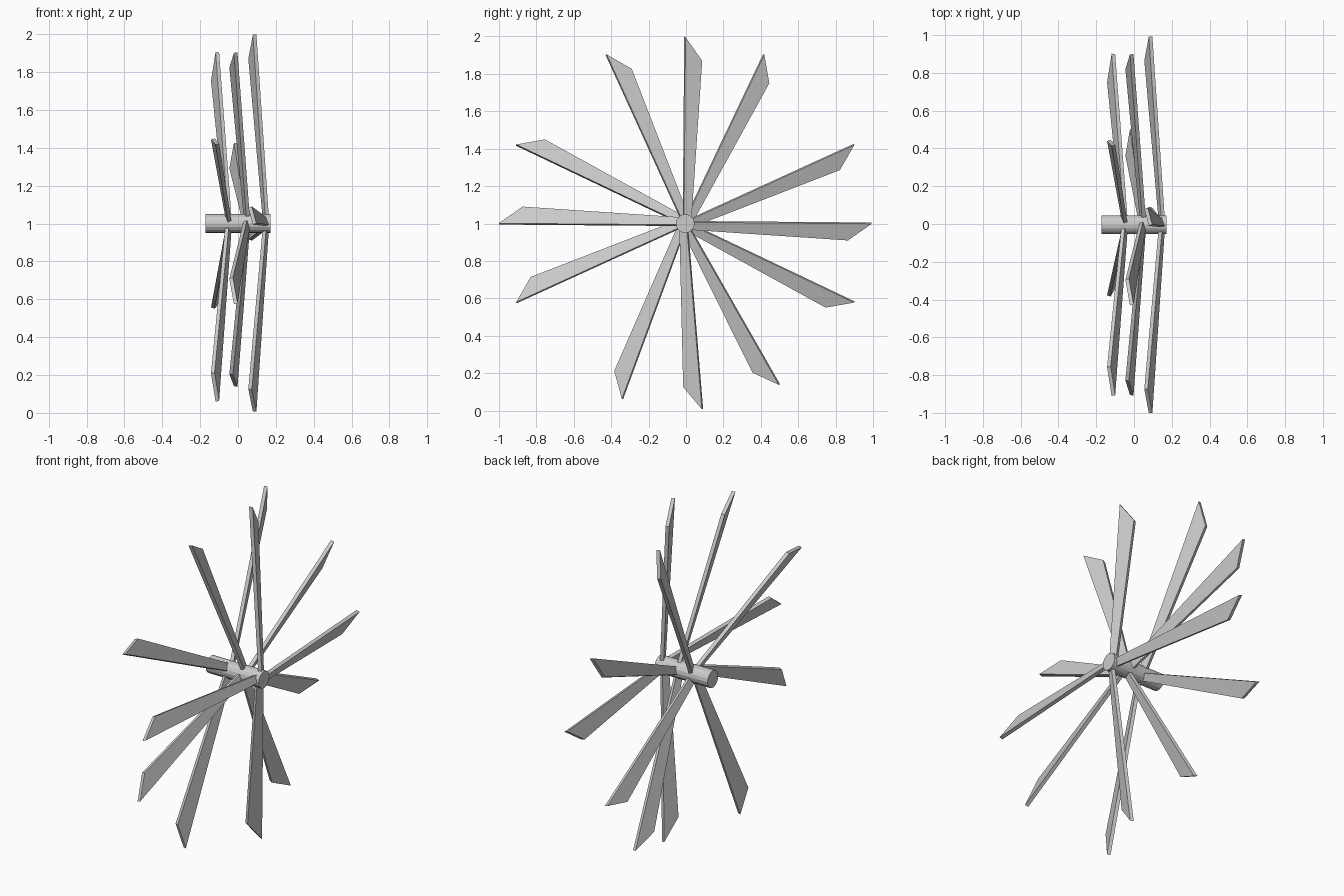
import bpy, bmesh, math
from mathutils import Matrix, Vector

if "Cube" in bpy.data.objects:
    bpy.data.objects.remove(bpy.data.objects["Cube"])

HUB = Vector((0, -0.004, 1.0))

# hub shaft along x
bpy.ops.mesh.primitive_cylinder_add(vertices=16, radius=0.05, depth=0.345,
                                    location=HUB, rotation=(0, math.pi / 2, 0))
bpy.context.object.name = "hub"

# blade outline: (across, radius), long edge first; pitched and coned backwards
OUTLINE = [(-0.010, 0.02), (-0.002, 0.997), (0.087, 0.87), (0.030, 0.02)]
PITCH, CONE, THICK = math.radians(20), 0.065, 0.02


def blade(name, x, angle):
    normal = Vector((math.cos(PITCH), math.sin(PITCH), 0)) * THICK / 2
    bm = bmesh.new()
    layers = []
    for side in (-1, 1):
        layers.append([bm.verts.new(
            Vector((x - CONE * r - t * math.tan(PITCH), t, r)) + side * normal)
            for t, r in OUTLINE])
    back, front = layers
    bm.faces.new(back)
    bm.faces.new(front[::-1])
    for i in range(4):
        j = (i + 1) % 4
        bm.faces.new((back[i], front[i], front[j], back[j]))
    bmesh.ops.recalc_face_normals(bm, faces=bm.faces)
    bm.transform(Matrix.Translation(HUB) @ Matrix.Rotation(math.radians(angle), 4, 'X'))
    mesh = bpy.data.meshes.new(name)
    bm.to_mesh(mesh)
    bm.free()
    bpy.context.collection.objects.link(bpy.data.objects.new(name, mesh))


# three staggered rings of four blades
for ring, x, twist in (("front", 0.152, 0), ("middle", 0.052, 25), ("rear", -0.045, -25)):
    for k, a in enumerate((0, 90, -90, -174.8)):
        blade(f"{ring}_blade_{k + 1}", x, a + twist)
